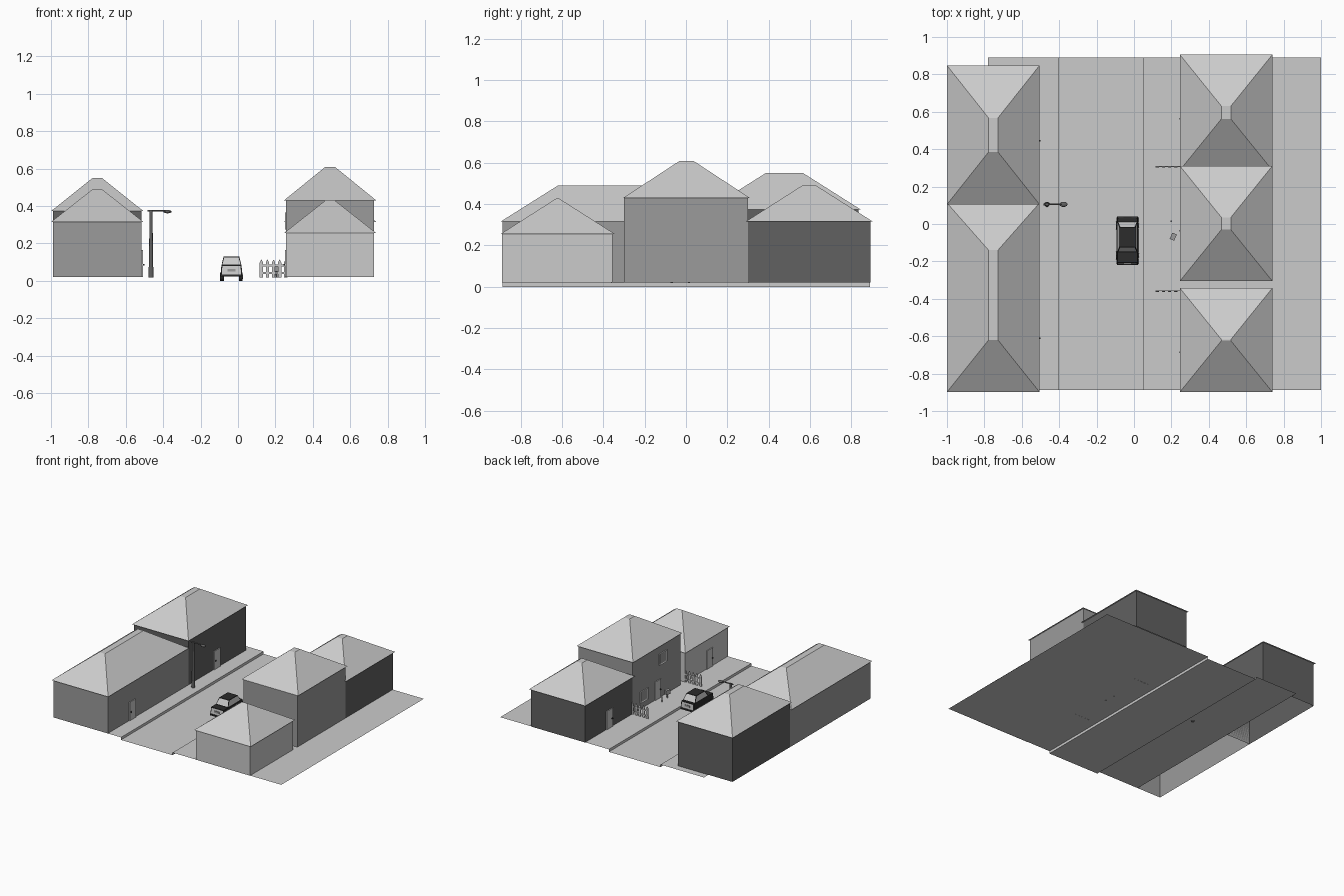
import bpy, bmesh, math
from mathutils import Matrix, Vector

if "Cube" in bpy.data.objects:
    bpy.data.objects.remove(bpy.data.objects["Cube"])


def mat(name, v):
    m = bpy.data.materials.new(name)
    m.diffuse_color = (v, v, v, 1)
    m.use_nodes = True
    m.node_tree.nodes["Principled BSDF"].inputs["Base Color"].default_value = m.diffuse_color
    return m


PALE = mat("pale_grey", 0.60)
MID = mat("mid_grey", 0.33)
DARK = mat("dark_grey", 0.12)
BLACK = mat("near_black", 0.025)


def finish(name, bm, *mats):
    me = bpy.data.meshes.new(name)
    bm.to_mesh(me)
    bm.free()
    for m in mats:
        me.materials.append(m)
    ob = bpy.data.objects.new(name, me)
    bpy.context.collection.objects.link(ob)
    return ob


def frustum_bm(r0, z0, r1, z1, bottom=True):
    """Tapered block between two rectangles (x0, x1, y0, y1)."""
    bm = bmesh.new()
    rings = []
    for (a, b, c, d), z in ((r0, z0), (r1, z1)):
        rings.append([bm.verts.new((x, y, z)) for x, y in ((a, c), (b, c), (b, d), (a, d))])
    lo, hi = rings
    for i in range(4):
        j = (i + 1) % 4
        bm.faces.new((lo[i], lo[j], hi[j], hi[i]))
    bm.faces.new(hi)
    if bottom:
        bm.faces.new(lo[::-1])
    bm.normal_update()
    return bm


def block(name, x0, x1, y0, y1, z0, z1, m):
    return finish(name, frustum_bm((x0, x1, y0, y1), z0, (x0, x1, y0, y1), z1), m)


def rod(name, p, q, r0, r1, m, sides=12):
    p, q = Vector(p), Vector(q)
    bm = bmesh.new()
    turn = (q - p).to_track_quat('Z', 'Y').to_matrix().to_4x4()
    bmesh.ops.create_cone(bm, cap_ends=True, segments=sides, radius1=r0, radius2=r1,
                          depth=(q - p).length, matrix=Matrix.Translation((p + q) / 2) @ turn)
    ob = finish(name, bm, m)
    for f in ob.data.polygons:
        f.use_smooth = len(f.vertices) == 4
    return ob


# Ground: raised pavements either side of a sunken road
bm = bmesh.new()
profile = [(-0.78, .02), (-0.40, .02), (-0.40, 0), (0.05, 0), (0.05, .02), (1.0, .02)]
front = [bm.verts.new((x, -0.888, z)) for x, z in profile]
back = [bm.verts.new((x, 0.89, z)) for x, z in profile]
for i in range(len(profile) - 1):
    bm.faces.new((front[i], front[i + 1], back[i + 1], back[i]))
finish("street_ground", bm, PALE)


# Houses: open-bottomed walls with hipped, flat-ridged roofs
def house(name, wx, wy, ry, eave, top, ridge, m):
    w = (*wx, *wy)
    finish(name + "_walls", frustum_bm(w, .02, w, eave, bottom=False), m)
    cx = (wx[0] + wx[1]) / 2
    finish(name + "_roof", frustum_bm((cx - .247, cx + .247, *ry), eave - .002,
                                      (cx - .025, cx + .025, *ridge), top), PALE)


LEFT, RIGHT = (-0.99, -0.515), (0.257, 0.728)
house("left_front_house", LEFT, (-.888, .115), (-.898, .112), .317, .49, (-.62, -.14), MID)
house("left_back_house", LEFT, (.115, .835), (.105, .847), .375, .55, (.385, .567), DARK)
house("right_front_house", RIGHT, (-.89, -.355), (-.898, -.343), .257, .43, (-.624, -.618), PALE)
house("right_middle_house", RIGHT, (-.30, .30), (-.305, .31), .432, .61, (-.03, .035), MID)
house("right_back_house", RIGHT, (.30, .893), (.288, .905), .317, .49, (.562, .63), DARK)


# Doors and windows facing the street
def door(name, wall_x, y, d):
    xs = sorted((wall_x, wall_x + d * .006))
    block(name, *xs, y - .038, y + .038, .02, .165, PALE)
    xs = sorted((wall_x + d * .006, wall_x + d * .014))
    block(name + "_knob", *xs, y - .03, y - .022, .083, .091, BLACK)


door("left_front_door", LEFT[1], -.585, 1)
door("left_back_door", LEFT[1], .47, 1)
for n, y in (("front", -.66), ("middle", -.01), ("back", .59)):
    door("right_%s_door" % n, RIGHT[0], y, -1)

for n, y, z in (("upper", -.078, .32), ("lower", .158, .11)):
    bm = frustum_bm((.250, RIGHT[0], y - .047, y + .047), z - .045,
                    (.250, RIGHT[0], y - .047, y + .047), z + .045)
    pane = [f for f in bm.faces if f.normal.x < -.9]
    bmesh.ops.inset_region(bm, faces=pane, thickness=.012, depth=-.004)
    pane[0].material_index = 1
    finish(n + "_window", bm, PALE, MID)

# Picket fences beside the right-hand houses
for n, y in (("front", -.36), ("back", .305)):
    bm = bmesh.new()
    for i in range(5):
        x = .125 + i * .0325
        pts = [(x - .009, .019), (x + .009, .019), (x + .009, .098), (x, .115), (x - .009, .098)]
        f = bm.faces.new([bm.verts.new((px, y - .003, pz)) for px, pz in pts])
        new = bmesh.ops.extrude_face_region(bm, geom=[f])["geom"]
        bmesh.ops.translate(bm, vec=(0, .004, 0),
                            verts=[v for v in new if isinstance(v, bmesh.types.BMVert)])
    bmesh.ops.recalc_face_normals(bm, faces=bm.faces)
    finish(n + "_fence_pickets", bm, PALE)
    for z in (.042, .082):
        block(n + "_fence_rail", .115, .257, y + .001, y + .004, z - .005, z + .005, PALE)

# Street lamp
lx, ly = -.465, .105
rod("lamp_base", (lx, ly, .018), (lx, ly, .075), .014, .013, DARK)
rod("lamp_pole", (lx, ly, .075), (lx, ly, .38), .011, .008, DARK)
rod("lamp_arm", (-.485, ly, .375), (-.385, ly, .375), .005, .004, DARK)
bm = bmesh.new()
bmesh.ops.create_uvsphere(bm, u_segments=12, v_segments=8, radius=1,
                          matrix=Matrix.Translation((-.377, ly, .37)) @ Matrix.Diagonal((.022, .014, .009, 1)))
finish("lamp_head", bm, DARK)

# Post box and small marker post on the right pavement
box = block("post_box", -.013, .013, -.018, .018, .03, .062, MID)
box.location = (.21, -.068, .02)
box.rotation_euler.z = math.radians(-25)
rod("post_box_leg", (.21, -.068, .018), (.21, -.068, .052), .006, .006, MID, 8)
rod("marker_post", (.199, .015, .018), (.199, .015, .06), .005, .004, MID, 8)

# Car: lower body with pale nose and tail panels
cx = -.035
bm = frustum_bm((cx - .058, cx + .058, -.215, .035), .022, (cx - .054, cx + .054, -.207, .03), .084)
ends = [f for f in bm.faces if abs(f.normal.y) > .8]
bmesh.ops.inset_individual(bm, faces=ends, thickness=.008)
for f in ends:
    f.material_index = 1
finish("car_body", bm, BLACK, PALE)

# Car cabin: pale glass set into black pillars
bm = frustum_bm((cx - .053, cx + .053, -.15, .012), .084, (cx - .042, cx + .042, -.122, -.018), .13)
glass = [f for f in bm.faces if abs(f.normal.z) < .9]
bmesh.ops.inset_individual(bm, faces=glass, thickness=.006)
for f in glass:
    f.material_index = 1
finish("car_cabin", bm, BLACK, PALE)

# Car bumpers, plates and wheels
for n, y, s in (("front", -.215, -1), ("rear", .035, 1)):
    ys = sorted((y - s * .002, y + s * .004))
    block(n + "_bumper", cx - .056, cx + .056, *ys, .022, .034, BLACK)
    ys = sorted((y - s * .006, y + s * .001))
    block(n + "_plate", cx - .022, cx + .022, *ys, .05, .064, MID)
for side in (-1, 1):
    for y in (-.168, -.008):
        rod("car_wheel", (cx + side * .04, y, .022), (cx + side * .06, y, .022), .022, .022, BLACK, 16)
        rod("wheel_hub", (cx + side * .06, y, .022), (cx + side * .062, y, .022), .012, .012, PALE, 12)
